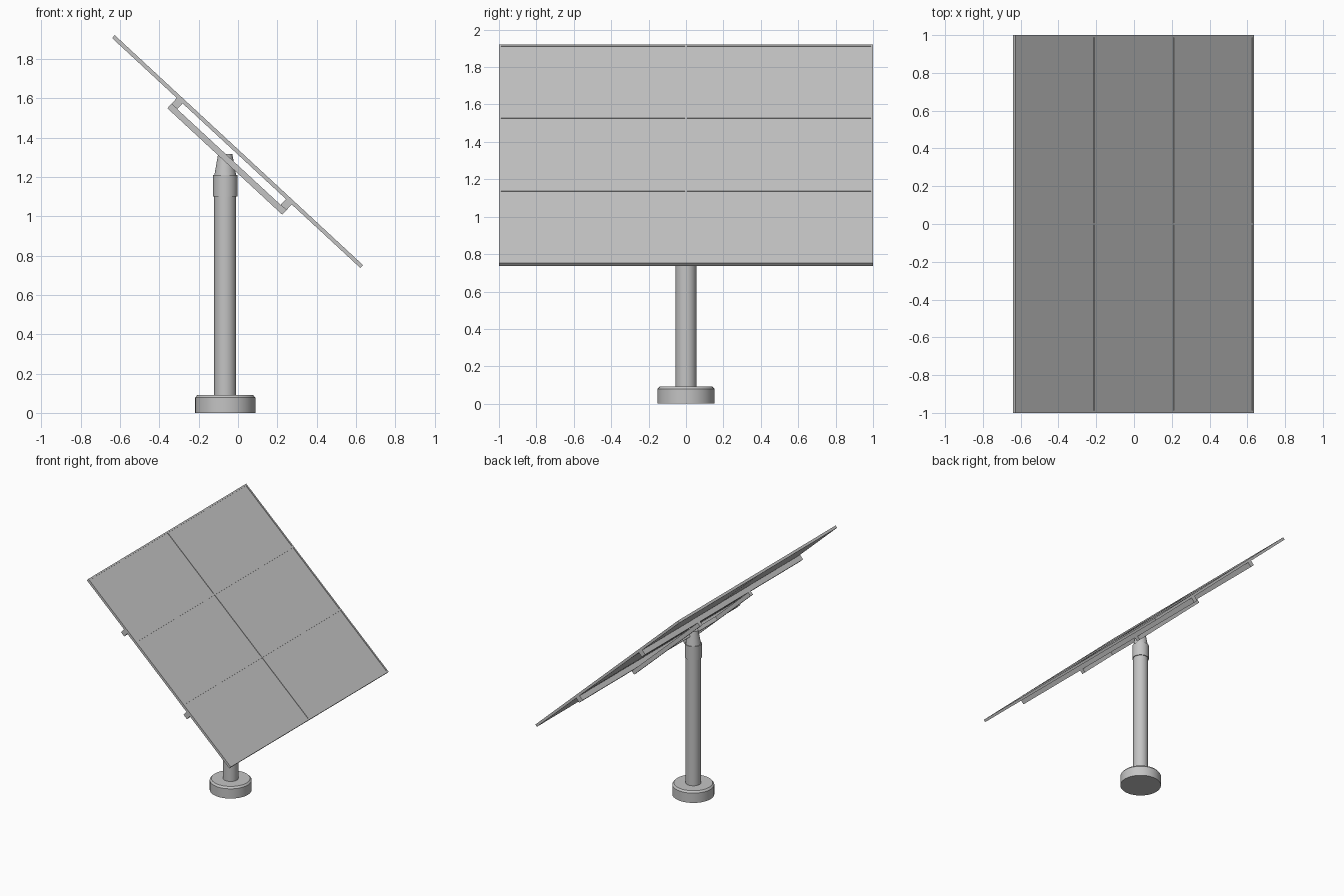
import bpy, bmesh, math
from mathutils import Matrix, Vector

cube = bpy.data.objects.get("Cube")
if cube:
    bpy.data.objects.remove(cube, do_unlink=True)

# One flat grey for everything
GREY = (0.55, 0.55, 0.55, 1)
grey = bpy.data.materials.new("light_grey")
grey.use_nodes = True
grey.diffuse_color = GREY
grey.node_tree.nodes["Principled BSDF"].inputs["Base Color"].default_value = GREY

# Tilted frame: local x runs down the slope, local z is the panel normal
TILT = Matrix.Translation((-0.009, 0, 1.322)) @ Matrix.Rotation(math.radians(42.8), 4, 'Y')
LENGTH, WIDTH, THICK = 1.722, 2.0, 0.02
POST_X = -0.065


def finish(name, bm):
    bmesh.ops.recalc_face_normals(bm, faces=bm.faces)
    mesh = bpy.data.meshes.new(name)
    bm.to_mesh(mesh)
    bm.free()
    obj = bpy.data.objects.new(name, mesh)
    bpy.context.collection.objects.link(obj)
    mesh.materials.append(grey)
    return obj


def tilted_box(name, x, y, z):
    """Box given by (low, high) ranges in the tilted frame."""
    bm = bmesh.new()
    size = Vector([r[1] - r[0] for r in (x, y, z)])
    mid = Vector([(r[0] + r[1]) / 2 for r in (x, y, z)])
    bmesh.ops.create_cube(bm, size=1, matrix=TILT @ Matrix.Translation(mid) @ Matrix.Diagonal((*size, 1)))
    return finish(name, bm)


def turned(name, profile, sides=32):
    """Solid turned around the post axis from (radius, height) pairs."""
    bm = bmesh.new()
    rings = []
    for r, z in profile:
        rings.append([bm.verts.new((POST_X + r * math.cos(a), r * math.sin(a), z))
                      for a in (2 * math.pi * i / sides for i in range(sides))])
    for low, high in zip(rings, rings[1:]):
        for i in range(sides):
            j = (i + 1) % sides
            bm.faces.new((low[i], low[j], high[j], high[i]))
    bm.faces.new(rings[0])
    bm.faces.new(rings[-1])
    obj = finish(name, bm)
    bpy.ops.object.select_all(action='DESELECT')
    bpy.context.view_layer.objects.active = obj
    obj.select_set(True)
    bpy.ops.object.shade_smooth_by_angle(angle=math.radians(30))


# Foot, post, collar and tapered neck
turned("base", [(0.153, 0), (0.153, 0.078), (0.141, 0.092)])
turned("post", [(0.056, 0.08), (0.056, 1.11)])
turned("collar", [(0.062, 1.1), (0.062, 1.21)])
turned("neck", [(0.057, 1.2), (0.036, 1.318)])

# Recessed panels, three rows in two columns
half, side, rim = LENGTH / 2, WIDTH / 2, 0.012
pitch = LENGTH / 3
for row in range(3):
    start = -half + row * pitch
    for col, y in (("right", (-side, 0)), ("left", (0, side))):
        tilted_box(f"panel_{col}_{row + 1}", (start + rim / 2, start + pitch - rim / 2),
                   (y[0] + rim / 2, y[1] - rim / 2), (0.001, THICK - 0.004))

# Raised frame around and between the panels
for name, y in (("side_right", -side + rim / 2), ("middle", 0), ("side_left", side - rim / 2)):
    tilted_box("frame_" + name, (-half, half), (y - rim / 2, y + rim / 2), (0, THICK))
for i in range(4):
    x = min(max(-half + i * pitch, -half + rim / 2), half - rim / 2)
    for col, sign in (("right", -1), ("left", 1)):
        ends = sorted((sign * rim / 2, sign * (side - rim)))
        tilted_box(f"frame_cross_{col}_{i + 1}", (x - rim / 2, x + rim / 2), ends, (0, THICK))

# Long rails under the panels
RAIL, BAR = 0.04, 0.031
UPPER, LOWER = -0.412, 0.385
tilted_box("upper_rail", (UPPER, UPPER + RAIL), (-side, side), (-RAIL, 0))
tilted_box("lower_rail", (LOWER - RAIL, LOWER), (-side, side), (-RAIL, 0))

# Sloping bars carrying the rails, and the cross bar through the neck
for name, y in (("right", -0.32), ("left", 0.32)):
    tilted_box("slope_bar_" + name, (UPPER, LOWER), (y - BAR / 2, y + BAR / 2), (-RAIL - BAR, -RAIL))
tilted_box("cross_bar", (-0.015, 0.015), (-0.32, 0.32), (-RAIL - BAR, -RAIL))
